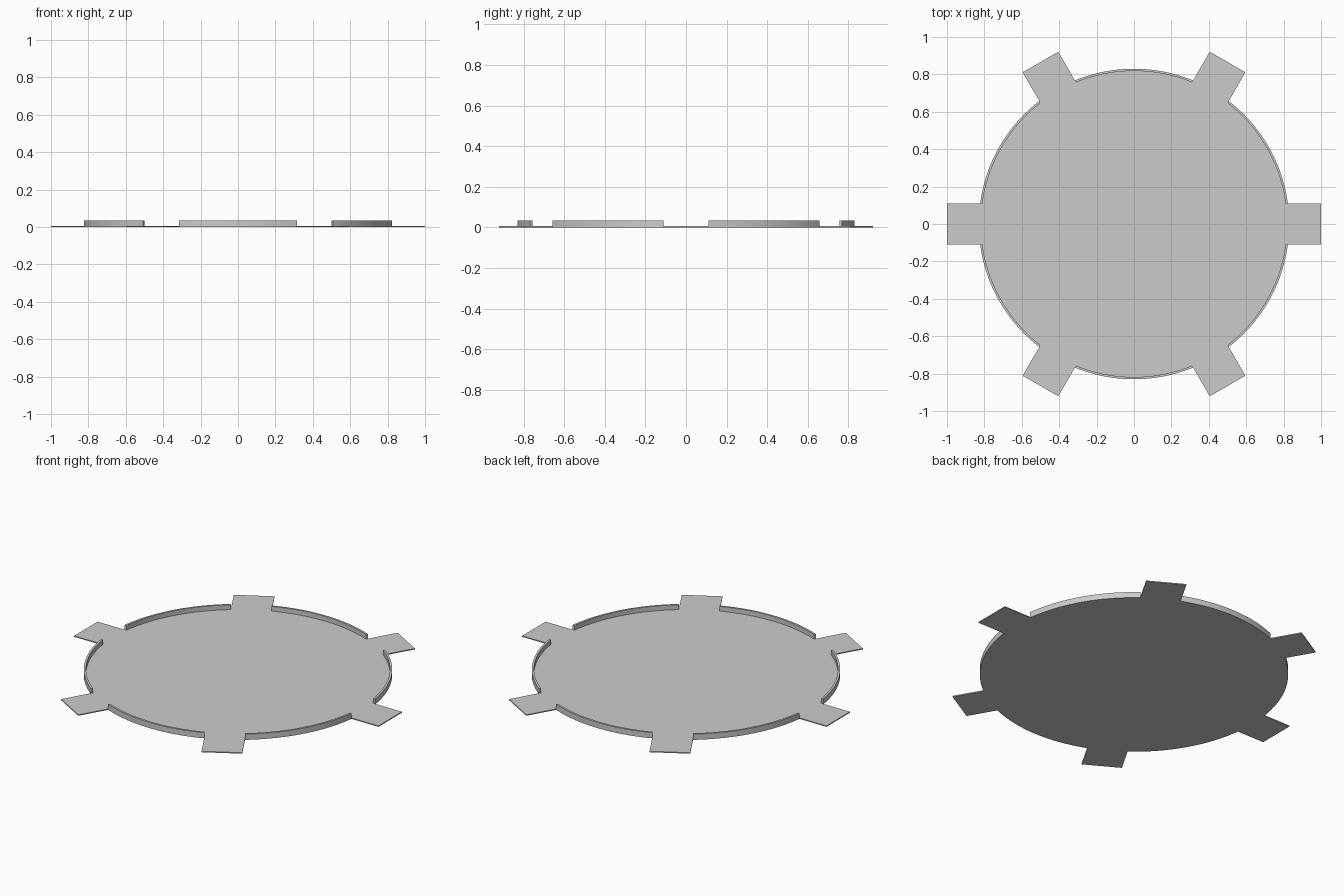
import bpy, bmesh
from math import sin, cos, pi, asin, sqrt, radians

if "Cube" in bpy.data.objects:
    bpy.data.objects.remove(bpy.data.objects["Cube"])

R_OUT, R_IN = 0.83, 0.818      # rim radii
TAB_END, TAB_HALF = 1.0, 0.11  # tab reach and half width
PLATE, RIM_TOP = 0.006, 0.034  # heights
TABS, STEPS = 6, 24


def arc(radius, k):
    """Points between tab k and tab k+1, ending on the tab sides."""
    gap = asin(TAB_HALF / radius)
    start, end = k * 2 * pi / TABS + gap, (k + 1) * 2 * pi / TABS - gap
    angles = [start + (end - start) * i / STEPS for i in range(STEPS + 1)]
    return [(radius * cos(a), radius * sin(a)) for a in angles]


def tab_corners(k):
    a = k * 2 * pi / TABS
    return [(TAB_END * cos(a) - s * sin(a), TAB_END * sin(a) + s * cos(a))
            for s in (-TAB_HALF, TAB_HALF)]


def extrude_outline(bm, points, z0, z1):
    low = [bm.verts.new((x, y, z0)) for x, y in points]
    high = [bm.verts.new((x, y, z1)) for x, y in points]
    bm.faces.new(low[::-1])
    bm.faces.new(high)
    n = len(points)
    for i in range(n):
        j = (i + 1) % n
        bm.faces.new((low[i], low[j], high[j], high[i]))


def finish(name, bm):
    bmesh.ops.recalc_face_normals(bm, faces=bm.faces)
    mesh = bpy.data.meshes.new(name)
    bm.to_mesh(mesh)
    bm.free()
    obj = bpy.data.objects.new(name, mesh)
    bpy.context.collection.objects.link(obj)
    bpy.ops.object.select_all(action='DESELECT')
    obj.select_set(True)
    bpy.context.view_layer.objects.active = obj
    bpy.ops.object.shade_smooth_by_angle(angle=radians(30))


# Thin round plate with six square tabs
outline = []
for k in range(TABS):
    outline += tab_corners(k) + arc(R_OUT, k)
bm = bmesh.new()
extrude_outline(bm, outline, 0, PLATE)
finish("tabbed_plate", bm)

# Raised rim walls between the tabs
for k in range(TABS):
    bm = bmesh.new()
    extrude_outline(bm, arc(R_OUT, k) + arc(R_IN, k)[::-1], PLATE, RIM_TOP)
    finish(f"rim_wall_{k + 1}", bm)
